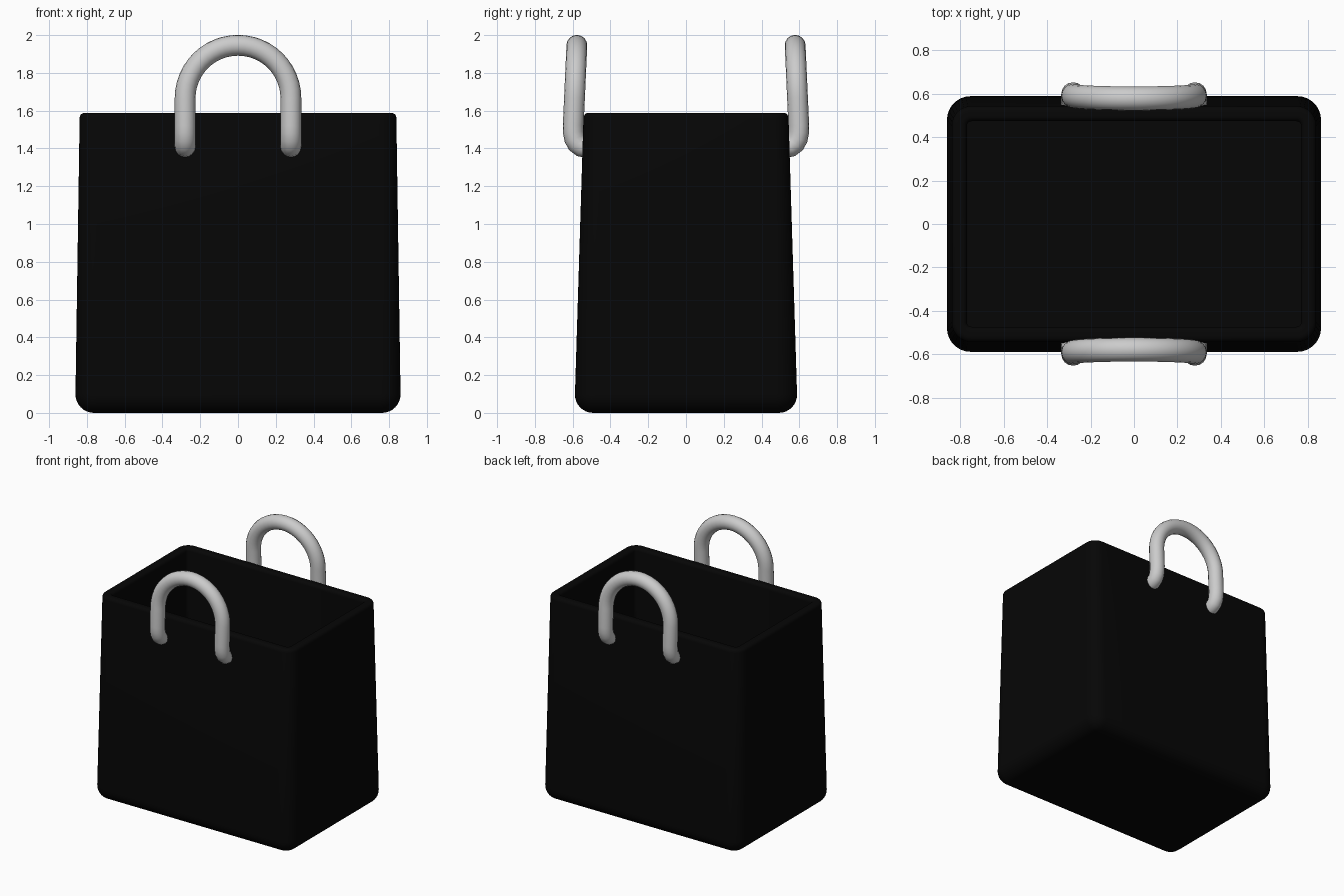
import bpy, bmesh
from math import sin, cos, pi

if "Cube" in bpy.data.objects:
    bpy.data.objects.remove(bpy.data.objects["Cube"])

TOP, FILLET, WALL, FLOOR, RIM = 1.588, 0.10, 0.07, 0.07, 0.025


def ring(bm, z, inset):
    """Rounded rectangle of the tapering bag at height z, shrunk by inset."""
    t = z / TOP
    hx = 0.862 - 0.024 * t - inset
    hy = 0.591 - 0.049 * t - inset
    r = max(0.11 - 0.02 * t - inset, 0.02)
    verts = []
    for k, (sx, sy) in enumerate([(1, 1), (-1, 1), (-1, -1), (1, -1)]):
        for i in range(9):
            a = pi / 2 * (k + i / 8)
            verts.append(bm.verts.new((sx * (hx - r) + r * cos(a),
                                       sy * (hy - r) + r * sin(a), z)))
    return verts


# Bag profile (height, inset): bottom fillet, rounded rim, inner wall, inner floor
profile = []
for i in range(9):
    a = pi / 2 * i / 8
    profile.append((FILLET * (1 - cos(a)), FILLET * (1 - sin(a))))
edge = [(sin(pi / 2 * i / 5), 1 - cos(pi / 2 * i / 5)) for i in range(6)]
profile += [(TOP - RIM + RIM * s, RIM * c) for s, c in edge]
profile += [(TOP - RIM + RIM * s, WALL - RIM * c) for s, c in reversed(edge)]
for i in range(6):
    a = pi / 2 * i / 5
    profile.append((FLOOR + 0.03 * (1 - sin(a)), WALL + 0.03 * (1 - cos(a))))

bm = bmesh.new()
rings = [ring(bm, z, inset) for z, inset in profile]
n = len(rings[0])
for lo, hi in zip(rings, rings[1:]):
    for i in range(n):
        j = (i + 1) % n
        bm.faces.new((lo[i], lo[j], hi[j], hi[i]))
bm.faces.new(rings[0][::-1])
bm.faces.new(rings[-1])
bmesh.ops.recalc_face_normals(bm, faces=bm.faces)
for f in bm.faces:
    f.smooth = True
mesh = bpy.data.meshes.new("bag_body")
bm.to_mesh(mesh)
bm.free()
body = bpy.data.objects.new("bag_body", mesh)
bpy.context.collection.objects.link(body)
black = bpy.data.materials.new("black")
black.diffuse_color = (0.0018, 0.0018, 0.0018, 1)
black.use_nodes = True
black.node_tree.nodes["Principled BSDF"].inputs["Base Color"].default_value = black.diffuse_color
mesh.materials.append(black)


# Handles: a round tube that leaves the wall, bends upward and arches over
def handle(name, side):
    foot = [(0.525, 1.405), (0.555, 1.41), (0.576, 1.426),
            (0.59, 1.452), (0.596, 1.485), (0.597, 1.52)]
    pts = [(0.28, y, z) for y, z in foot]
    for i in range(25):
        a = pi * i / 24
        z = 1.666 + 0.28 * sin(a)
        pts.append((0.28 * cos(a), 0.597 - (z - 1.52) * 0.045, z))
    pts += [(-0.28, y, z) for y, z in reversed(foot)]
    curve = bpy.data.curves.new(name, 'CURVE')
    curve.dimensions = '3D'
    curve.bevel_depth = 0.055
    curve.bevel_resolution = 6
    curve.use_fill_caps = True
    spline = curve.splines.new('POLY')
    spline.points.add(len(pts) - 1)
    for p, (x, y, z) in zip(spline.points, pts):
        p.co = (x, side * y, z, 1)
    spline.use_smooth = True
    bpy.context.collection.objects.link(bpy.data.objects.new(name, curve))


handle("front_handle", -1)
handle("back_handle", 1)
